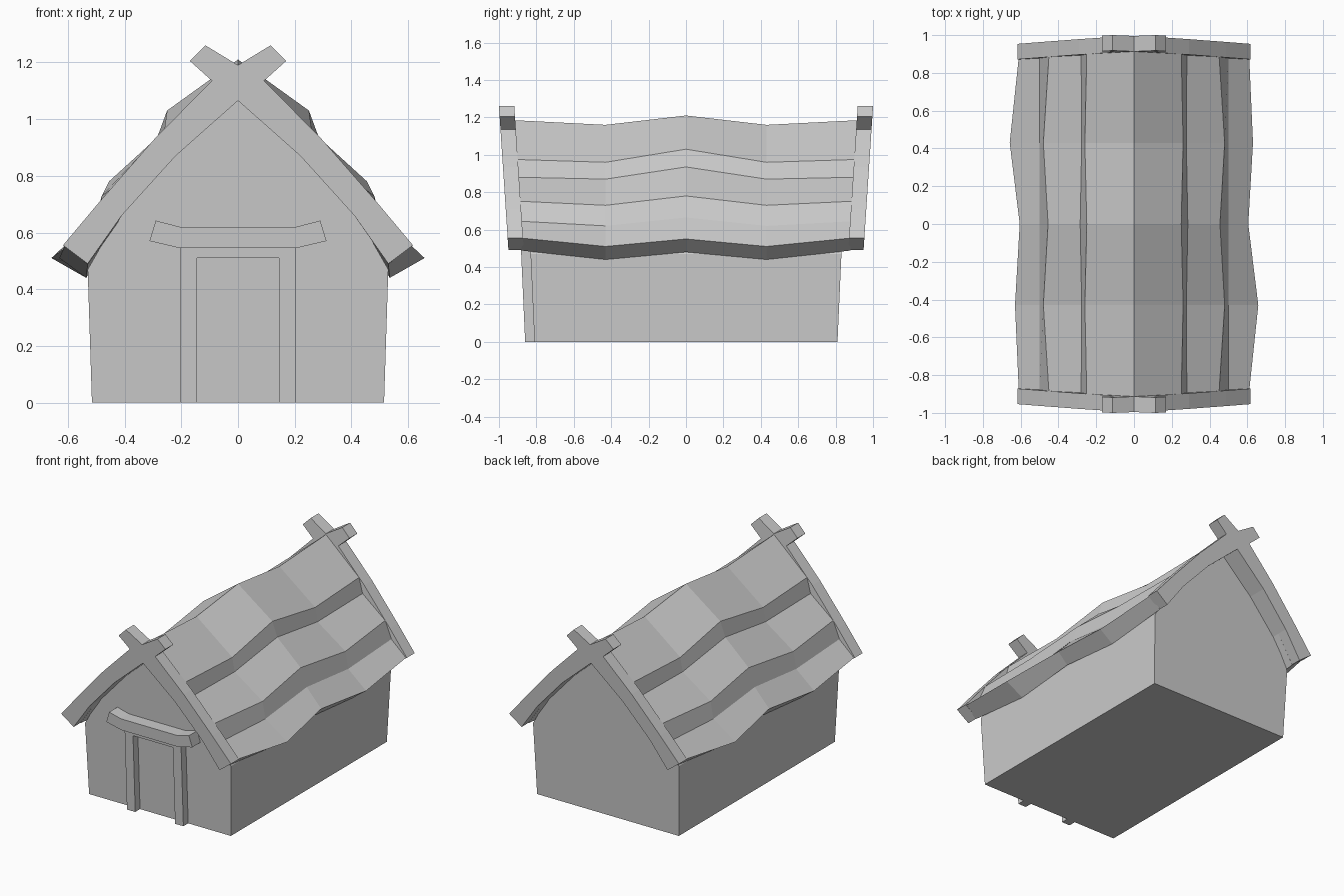
import bpy, bmesh

cube = bpy.data.objects.get("Cube")
if cube:
    bpy.data.objects.remove(cube)

grey = bpy.data.materials.new("plain grey")
grey.use_nodes = True
colour = (0.6, 0.6, 0.6, 1)
grey.diffuse_color = colour
grey.node_tree.nodes["Principled BSDF"].inputs["Base Color"].default_value = colour


def loft(name, rings):
    """Skin a row of matching closed rings and cap both ends."""
    bm = bmesh.new()
    rows = [[bm.verts.new(p) for p in ring] for ring in rings]
    n = len(rows[0])
    for a, b in zip(rows, rows[1:]):
        for i in range(n):
            j = (i + 1) % n
            bm.faces.new((a[i], a[j], b[j], b[i]))
    bm.faces.new(rows[0])
    bm.faces.new(rows[-1])
    bmesh.ops.recalc_face_normals(bm, faces=bm.faces)
    mesh = bpy.data.meshes.new(name)
    bm.to_mesh(mesh)
    bm.free()
    mesh.materials.append(grey)
    obj = bpy.data.objects.new(name, mesh)
    bpy.context.collection.objects.link(obj)
    return obj


def mirrored(half):
    """Close a right-hand outline whose first and last points lie on x = 0."""
    return half + [(-x, z) for x, z in half[-2:0:-1]]


def slab(name, outline, y0, y1, lean0, lean1):
    """Extrude an x-z outline between two planes that lean with height."""
    loft(name, [[(x, y + lean * z, z) for x, z in outline]
                for y, lean in ((y0, lean0), (y1, lean1))])


# Walls with gable ends, flaring slightly upward
gable = mirrored([(0, 1.08), (0.22, 0.89), (0.41, 0.68), (0.53, 0.47), (0.515, 0), (0, 0)])
slab("walls", gable, -0.81, 0.81, -0.045, 0.045)

# Crossed gable boards at both ends
board = mirrored([(0, 1.19), (0.115, 1.26), (0.17, 1.205), (0.092, 1.135),
                  (0.29, 0.935), (0.487, 0.71), (0.617, 0.555), (0.53, 0.49),
                  (0.41, 0.66), (0.22, 0.87), (0, 1.065)])
for name, s in (("front_gable_boards", -1), ("back_gable_boards", 1)):
    slab(name, board, s * 0.917, s * 0.835, s * 0.066, s * 0.066)

# Three-tier wavy roof: each profile runs from ridge to eave
end = [(0, 1.185), (0.25, 0.975), (0.28, 0.88), (0.45, 0.752), (0.5, 0.645), (0.61, 0.555), (0.53, 0.488)]
dip = [(0, 1.16), (0.26, 0.96), (0.277, 0.87), (0.48, 0.73), (0.5, 0.62), (0.63, 0.51), (0.535, 0.44)]
crest = [(0, 1.21), (0.25, 1.03), (0.285, 0.935), (0.455, 0.78), (0.5, 0.665), (0.605, 0.55), (0.535, 0.48)]
under = [(0.41, 0.66), (0.22, 0.87), (0, 1.065)]


def roof_ring(profile, y, lean=0, flare=0):
    ring = []
    for x, z in mirrored(profile + under):
        # The eave swings out on opposite corners
        if abs(x) > 0.6 and x * y < 0:
            x += flare if x > 0 else -flare
        ring.append((x, y + lean * z, z))
    return ring


loft("roof", [roof_ring(end, -0.85, -0.06),
              roof_ring(dip, -0.43, 0, 0.028),
              roof_ring(crest, 0),
              roof_ring(dip, 0.43, 0, 0.028),
              roof_ring(end, 0.85, 0.06)])

# Door frame and curved lintel
frame = [(-0.205, 0), (-0.205, 0.56), (0.205, 0.56), (0.205, 0),
         (0.145, 0), (0.145, 0.51), (-0.145, 0.51), (-0.145, 0)]
slab("door_frame", frame, -0.86, -0.8, -0.045, -0.045)
lintel = [(-0.29, 0.642), (-0.205, 0.62), (0.205, 0.62), (0.29, 0.642),
          (0.312, 0.57), (0.205, 0.545), (-0.205, 0.545), (-0.312, 0.57)]
slab("door_lintel", lintel, -0.895, -0.8, -0.045, -0.045)
